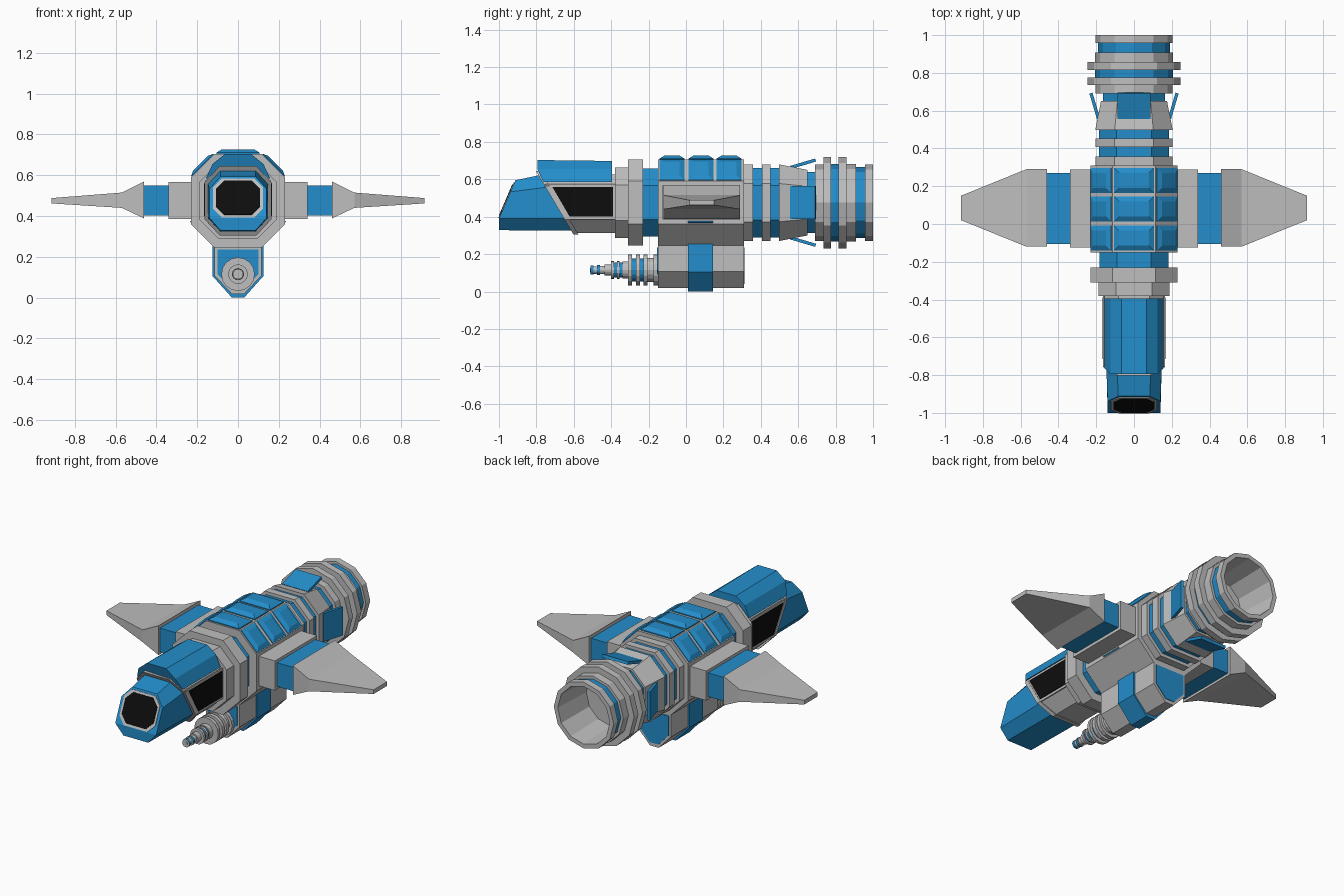
import bpy, bmesh, math
from mathutils import Matrix, Vector

if "Cube" in bpy.data.objects:
    bpy.data.objects.remove(bpy.data.objects["Cube"])

def material(name, rgb):
    m = bpy.data.materials.new(name)
    m.diffuse_color = (*rgb, 1)
    m.use_nodes = True
    m.node_tree.nodes["Principled BSDF"].inputs["Base Color"].default_value = m.diffuse_color
    return m

MATS = [material("light_grey", (0.52, 0.52, 0.52)),
        material("bright_blue", (0.017, 0.27, 0.60)),
        material("glass_black", (0.004, 0.004, 0.004))]
GREY, BLUE, BLACK = 0, 1, 2
ZC = 0.475                      # height of the hull axis


def loft(name, rings, mats, cap_mat=None, caps=(True, True), front_split=None, xf=None):
    """Skin a row of equal-sized rings; mats gives one colour per span."""
    bm = bmesh.new()
    vs = [[bm.verts.new(p) for p in r] for r in rings]
    n = len(rings[0])
    for k in range(len(vs) - 1):
        for i in range(n):
            j = (i + 1) % n
            f = bm.faces.new((vs[k][i], vs[k][j], vs[k + 1][j], vs[k + 1][i]))
            f.material_index = mats[k]
    cm = mats[0] if cap_mat is None else cap_mat
    for use, ring, split in ((caps[0], vs[0], front_split), (caps[1], vs[-1], None)):
        if use:
            for idx in split or [range(n)]:
                bm.faces.new([ring[i] for i in idx]).material_index = cm
    bmesh.ops.recalc_face_normals(bm, faces=bm.faces)
    if xf:
        bm.transform(xf)
    me = bpy.data.meshes.new(name)
    bm.to_mesh(me)
    bm.free()
    for m in MATS:
        me.materials.append(m)
    ob = bpy.data.objects.new(name, me)
    bpy.context.collection.objects.link(ob)
    return ob


def octagon(hx, z0, z1, cx, cz):
    """Chamfered rectangle, counter-clockwise from the lower right corner."""
    return [(hx - cx, z0), (hx, z0 + cz), (hx, z1 - cz), (hx - cx, z1),
            (cx - hx, z1), (-hx, z1 - cz), (-hx, z0 + cz), (cx - hx, z0)]


def hull(r):
    return octagon(r, ZC - r, ZC + r, r * 0.5, r * 0.5)


def circle(n, zc):
    return lambda r: [(r * math.cos(2 * math.pi * i / n), zc + r * math.sin(2 * math.pi * i / n))
                      for i in range(n)]


def turned(name, bands, section, inner=()):
    """Stepped body along y from bands (y0, y1, r0, r1, colour)."""
    rings, mats = [], []
    for y0, y1, r0, r1, m in bands:
        for y, r in ((y0, r0), (y1, r1)):
            rings.append([(x, y, z) for x, z in section(r)])
        mats += [m, GREY]
    for y, r in inner:
        rings.append([(x, y, z) for x, z in section(r)])
        mats.append(GREY)
    return loft(name, rings, mats[:len(rings) - 1], GREY)


def prism(name, pts, y0, y1, mat):
    """Mirror a half outline (x, z) and extrude it along y."""
    full = pts + [(-x, z) for x, z in reversed(pts)]
    return loft(name, [[(x, y, z) for x, z in full] for y in (y0, y1)], [mat])


def mirror(ob):
    ob.modifiers.new("mirror", "MIRROR")
    return ob


# ---- Hull: collar, middle, neck
turned("collar", [(-0.38, -0.31, 0.188, 0.188, GREY), (-0.31, -0.23, 0.23, 0.23, GREY),
                  (-0.23, -0.15, 0.182, 0.182, BLUE)], hull)
turned("mid_hull", [(-0.15, 0.31, 0.23, 0.23, GREY)], hull)
turned("neck", [(0.31, 0.357, 0.205, 0.205, GREY), (0.357, 0.407, 0.185, 0.185, BLUE),
                (0.407, 0.452, 0.205, 0.205, GREY), (0.452, 0.497, 0.185, 0.185, BLUE),
                (0.497, 0.65, 0.205, 0.175, GREY), (0.65, 0.70, 0.163, 0.163, BLUE)], hull)

# ---- Engine with hollow nozzle
turned("engine", [(0.69, 0.735, 0.205, 0.205, GREY), (0.735, 0.775, 0.245, 0.245, GREY),
                  (0.775, 0.815, 0.207, 0.207, BLUE), (0.815, 0.857, 0.245, 0.245, GREY),
                  (0.857, 0.908, 0.207, 0.207, GREY), (0.908, 0.957, 0.19, 0.19, BLUE),
                  (0.957, 1.0, 0.205, 0.205, GREY)], circle(12, ZC),
       inner=[(1.0, 0.178), (0.74, 0.165)])

# ---- Four air-brake flaps around the neck
for k in range(4):
    rings = [[(-0.088, y, r), (0.088, y, r), (0.088, y + 0.006, r - 0.016), (-0.088, y + 0.006, r - 0.016)]
             for y, r in ((0.555, 0.196), (0.69, 0.236))]
    xf = Matrix.Translation((0, 0, ZC)) @ Matrix.Rotation(k * math.pi / 2, 4, 'Y')
    loft(f"flap_{k}", rings, [BLUE], xf=xf)

# ---- Raised roof panels, three rows by three
for y in (-0.075, 0.08, 0.23):
    for a, half, d, h in ((0, 0.105, 0.228, 0.024), (45, 0.077, 0.242, 0.018), (-45, 0.077, 0.242, 0.018)):
        rings = [[(sx * (half - i), y + sy * (0.066 - i), d + e)
                  for sx, sy in ((-1, -1), (1, -1), (1, 1), (-1, 1))]
                 for i, e in ((0, -0.01), (0, h * 0.35), (0.026, h))]
        xf = Matrix.Translation((0, 0, ZC)) @ Matrix.Rotation(math.radians(a), 4, 'Y')
        loft("roof_panel", rings, [BLUE, BLUE], xf=xf)

# ---- Wings: root, blue joint, tapered blade
def wing(name, stations, mat):
    rings = [[(x, y0, z0), (x, y1, z0), (x, y1, z1), (x, y0, z1)] for x, y0, y1, z0, z1 in stations]
    mirror(loft(name, rings, [mat] * (len(rings) - 1)))

wing("wing_root", [(0.2, -0.125, 0.288, 0.385, 0.568), (0.34, -0.125, 0.288, 0.385, 0.568)], GREY)
wing("wing_joint", [(0.33, -0.105, 0.27, 0.403, 0.55), (0.465, -0.105, 0.27, 0.403, 0.55)], BLUE)
wing("wing_blade", [(0.46, -0.12, 0.29, 0.388, 0.57), (0.57, -0.12, 0.29, 0.44, 0.515),
                    (0.915, 0.02, 0.15, 0.462, 0.488)], GREY)

# ---- Cockpit cabin: slanted front edge, grey tub, blue canopy
def slant(z):
    return -0.60 - (z - 0.31) * 0.59

def slanted(section, dy=0.0):
    return [(x, slant(z) + dy, z) for x, z in section]

tub = octagon(0.158, 0.312, 0.625, 0.075, 0.075)
loft("cabin_tub", [slanted(tub), [(x, -0.37, z) for x, z in tub]], [GREY])
frame = octagon(0.165, 0.305, 0.645, 0.075, 0.08)
loft("cabin_frame", [slanted(frame, -0.005), slanted(frame, 0.022)], [GREY])
canopy = [(0.157, 0.585), (0.125, 0.655), (0.065, 0.703)]
canopy += [(-x, z) for x, z in reversed(canopy)]
loft("canopy", [[(x, max(slant(z), -0.795), z) for x, z in canopy],
                [(x, -0.395, min(z, 0.698)) for x, z in canopy]], [BLUE])

# Side windows with grey surround
def side_plate(name, pts, x, mat):
    mirror(loft(name, [[(x - 0.008, y, z) for y, z in pts], [(x, y, z) for y, z in pts]], [mat]))

side_plate("window_frame", [(-0.755, 0.575), (-0.378, 0.575), (-0.378, 0.385), (-0.64, 0.385)], 0.163, GREY)
side_plate("side_window", [(-0.715, 0.56), (-0.39, 0.56), (-0.39, 0.40), (-0.622, 0.40)], 0.167, BLACK)

# ---- Nose with raked windscreen
def rake(z):
    return -1.0 + max(0.0, z - 0.39) * 0.43

nose = octagon(0.14, 0.328, 0.595, 0.055, 0.062)
nose_back = octagon(0.147, 0.325, 0.622, 0.06, 0.065)
loft("nose", [[(x, rake(z), z) for x, z in nose], slanted(nose_back)], [BLUE],
     front_split=[(0, 1, 6, 7), (1, 2, 3, 4, 5, 6)])
for name, hx, z0, z1, out, m in (("windscreen_frame", 0.122, 0.392, 0.583, 0.004, GREY),
                                 ("windscreen", 0.109, 0.404, 0.571, 0.007, BLACK)):
    o = octagon(hx, z0, z1, 0.042, 0.042)
    loft(name, [[(x, rake(z) - out * 0.9, z + out * 0.4) for x, z in o],
                [(x, rake(z) + 0.002, z) for x, z in o]], [m])

# ---- Belly pod with blue strap and end plates
prism("belly_pod", [(0.115, 0.30), (0.115, 0.108), (0.03, 0.018)], -0.15, 0.31, GREY)
prism("belly_strap", [(0.2, 0.40), (0.235, 0.372), (0.124, 0.255), (0.124, 0.105), (0.03, 0.0)],
      0.01, 0.145, BLUE)
for y in (-0.154, 0.306):
    prism("pod_end_plate", [(0.1, 0.235), (0.1, 0.115), (0.03, 0.04)], y, y + 0.008, BLUE)

# ---- Gun barrel
turned("gun", [(-0.51, -0.495, 0.025, 0.025, BLUE), (-0.495, -0.475, 0.020, 0.020, GREY),
               (-0.475, -0.46, 0.028, 0.028, BLUE), (-0.46, -0.435, 0.022, 0.022, GREY),
               (-0.435, -0.40, 0.030, 0.030, GREY), (-0.40, -0.385, 0.048, 0.048, GREY),
               (-0.385, -0.37, 0.040, 0.040, BLUE), (-0.37, -0.355, 0.048, 0.048, GREY),
               (-0.355, -0.34, 0.040, 0.040, BLUE), (-0.34, -0.31, 0.046, 0.046, GREY),
               (-0.31, -0.29, 0.082, 0.082, GREY), (-0.29, -0.268, 0.062, 0.062, BLUE),
               (-0.268, -0.245, 0.082, 0.082, GREY), (-0.245, -0.228, 0.062, 0.062, BLUE),
               (-0.228, -0.205, 0.082, 0.082, GREY), (-0.205, -0.175, 0.065, 0.065, GREY),
               (-0.175, -0.14, 0.082, 0.082, GREY)], circle(16, 0.115))
# Dark muzzle bore
turned("muzzle", [(-0.513, -0.506, 0.012, 0.012, GREY)], circle(12, 0.115))
